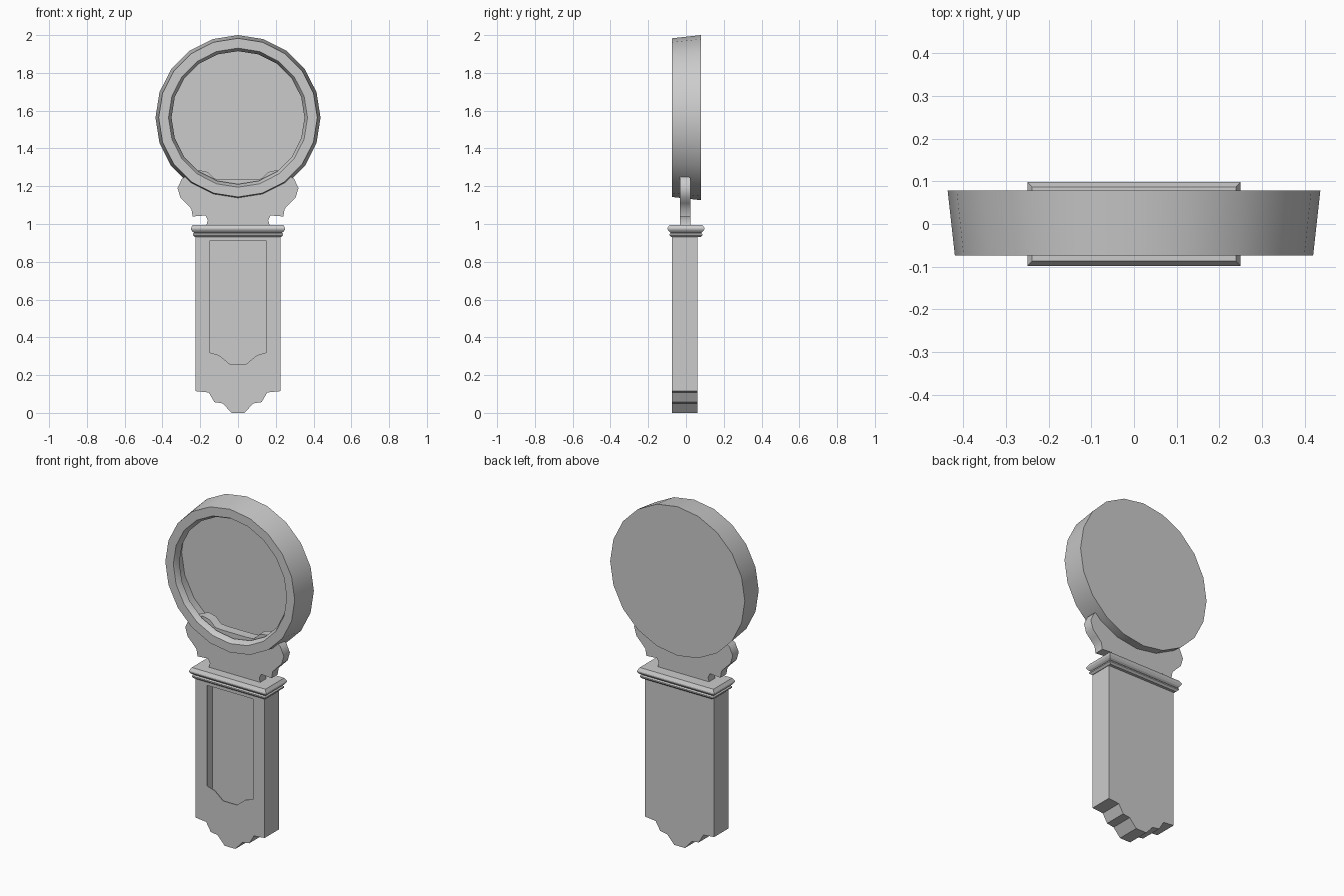
import bpy, bmesh, math

cube = bpy.data.objects.get("Cube")
if cube:
    bpy.data.objects.remove(cube, do_unlink=True)

grey = bpy.data.materials.new("plain grey")
grey.use_nodes = True
grey.diffuse_color = (0.6, 0.6, 0.6, 1)
grey.node_tree.nodes["Principled BSDF"].inputs["Base Color"].default_value = (0.6, 0.6, 0.6, 1)


def loft(name, rings, smooth=0):
    """Skin a row of equal-length point rings and cap both ends."""
    bm = bmesh.new()
    loops = [[bm.verts.new(p) for p in ring] for ring in rings]
    n = len(loops[0])
    for a, b in zip(loops, loops[1:]):
        for i in range(n):
            j = (i + 1) % n
            bm.faces.new((a[i], a[j], b[j], b[i]))
    bm.faces.new(loops[0])
    bm.faces.new(loops[-1])
    bmesh.ops.recalc_face_normals(bm, faces=bm.faces)
    mesh = bpy.data.meshes.new(name)
    bm.to_mesh(mesh)
    bm.free()
    mesh.materials.append(grey)
    obj = bpy.data.objects.new(name, mesh)
    bpy.context.collection.objects.link(obj)
    bpy.ops.object.select_all(action='DESELECT')
    obj.select_set(True)
    bpy.context.view_layer.objects.active = obj
    if smooth:
        bpy.ops.object.shade_smooth_by_angle(angle=math.radians(smooth))
    return obj


def mirrored_plate(name, half, front, back, smooth=0):
    """Extrude a symmetric outline, given as its +x half, along y."""
    outline = half + [(-x, z) for x, z in reversed(half)]
    return loft(name, [[(x, y, z) for x, z in outline] for y in (front, back)], smooth)


def carve(obj, cutter):
    """Subtract the cutter from the object and discard it."""
    cutter.hide_render = True
    cut = obj.modifiers.new("carve", 'BOOLEAN')
    cut.operation = 'DIFFERENCE'
    cut.solver = 'EXACT'
    cut.object = cutter
    bpy.context.view_layer.objects.active = obj
    bpy.ops.object.modifier_apply(modifier=cut.name)
    bpy.data.objects.remove(cutter, do_unlink=True)


# Pendulum case with a scalloped foot
case = mirrored_plate("pendulum_case", [
    (0.035, 0), (0.08, 0.05), (0.125, 0.057), (0.155, 0.108),
    (0.225, 0.115), (0.225, 0.94)], -0.074, 0.06)

# Hollow interior, then the shaped window in the thin front
carve(case, mirrored_plate("interior_cutter", [
    (0.205, 0.13), (0.205, 0.925)], -0.068, 0.055))
carve(case, mirrored_plate("window_cutter", [
    (0.045, 0.26), (0.10, 0.305), (0.15, 0.32), (0.15, 0.91)], -0.2, 0))

# Moulded cornice: height and inset of each step
steps = [(0.93, 0.022), (0.94, 0.011), (0.947, 0.011), (0.953, 0.018),
         (0.96, 0.008), (0.972, 0), (0.978, 0), (0.996, 0.011)]
loft("cornice", [[(sx * (0.25 - d), sy * (0.098 - d), z)
                  for sx, sy in ((-1, -1), (1, -1), (1, 1), (-1, 1))]
                 for z, d in steps])

# Scrolled bracket between the case and the dial
mirrored_plate("scroll_bracket", [
    (0.168, 0.99), (0.16, 1.02), (0.172, 1.045), (0.24, 1.04),
    (0.247, 1.08), (0.275, 1.11), (0.305, 1.14), (0.32, 1.19),
    (0.297, 1.24), (0.25, 1.27), (0.205, 1.285), (0.16, 1.275),
    (0.125, 1.24), (0.08, 1.237)], -0.032, 0.024, 50)

# Round dial housing: flared side, flat rim, sloped lip, hollow drum behind it
SIDES = 20
profile = [(0.437, 0.079), (0.42, -0.074), (0.368, -0.074), (0.352, -0.045),
           (0.352, -0.041), (0.41, -0.041), (0.417, 0.073)]
loft("dial_housing", [[(r * math.sin(math.tau * i / SIDES), y,
                        1.563 + r * math.cos(math.tau * i / SIDES))
                       for i in range(SIDES)] for r, y in profile], 30)
